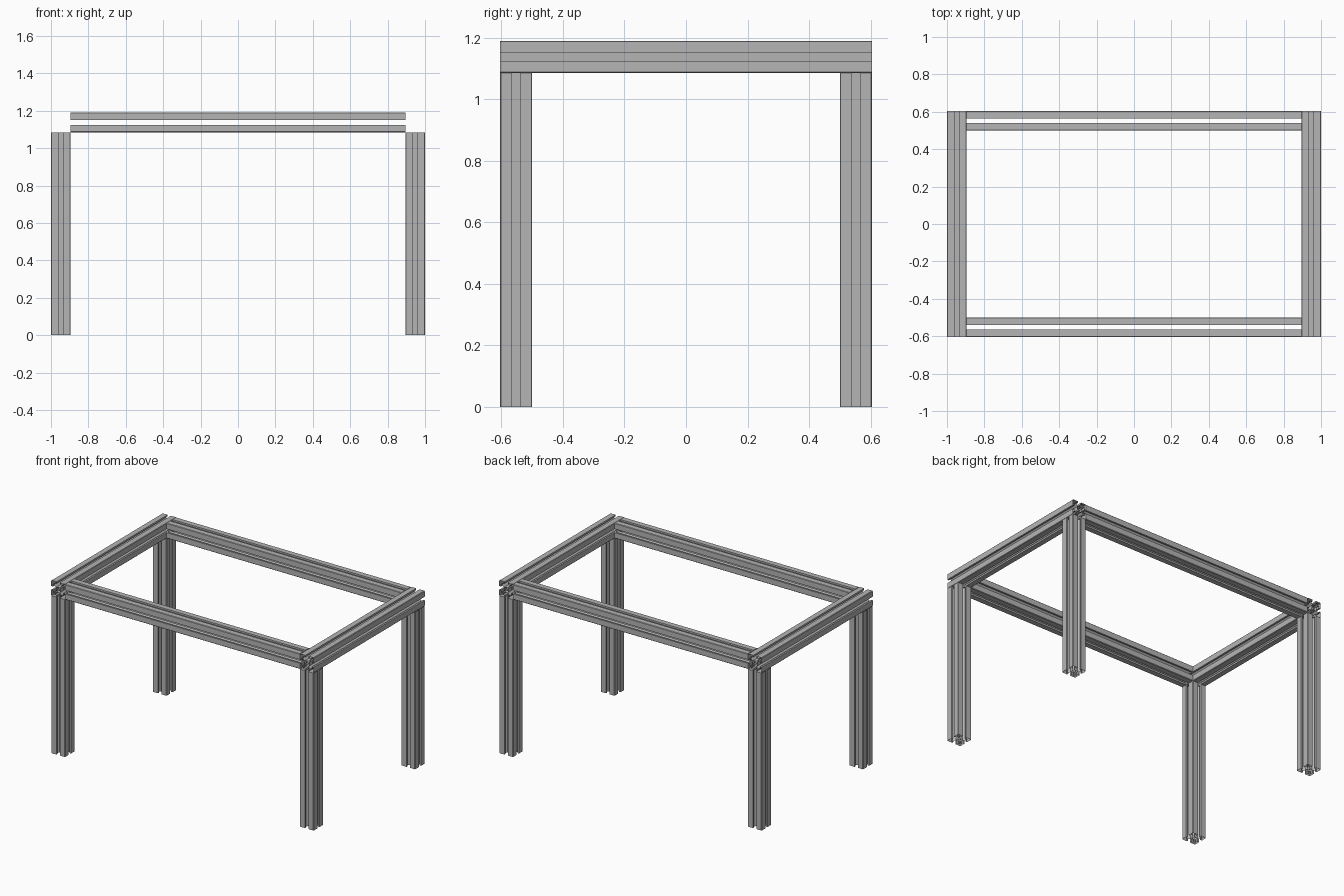
import bpy, bmesh, math
from mathutils import Matrix, Vector

cube = bpy.data.objects.get("Cube")
if cube:
    bpy.data.objects.remove(cube, do_unlink=True)

aluminium = bpy.data.materials.new("aluminium_grey")
aluminium.use_nodes = True
GREY = (0.46, 0.46, 0.46, 1)
aluminium.diffuse_color = GREY
aluminium.node_tree.nodes["Principled BSDF"].inputs["Base Color"].default_value = GREY

# Overall sizes
SIZE = 0.105
H = SIZE / 2
TOP = 1.19
LEG = TOP - SIZE
X, Y = 1.0, 0.605

# One side of the slotted section: slot mouth, lip, undercut, web and floor
MOUTH, LIP, UNDERCUT, WEB, FLOOR, CHAMFER = 0.0125, 0.0405, 0.027, 0.032, 0.0175, 0.003
half = [(H - CHAMFER, H), (MOUTH, H), (MOUTH, LIP),
        (UNDERCUT, LIP), (UNDERCUT, WEB), (MOUTH, FLOOR)]
side = half + [(-x, y) for x, y in reversed(half)]
FLOOR_EDGE = len(half) - 1

section = []
for quarter in range(4):
    turn = Matrix.Rotation(quarter * math.pi / 2, 2)
    section += [turn @ Vector(p) for p in side]
bore = [Vector((0.008 * math.cos(a), -0.008 * math.sin(a)))
        for a in (i * math.pi / 6 for i in range(12))]


def sweep(bm, loop, length, skip=None):
    """Open-ended walls along a closed outline."""
    low = [bm.verts.new((p.x, p.y, 0)) for p in loop]
    high = [bm.verts.new((p.x, p.y, length)) for p in loop]
    for i in range(len(loop)):
        j = (i + 1) % len(loop)
        if skip is None or i % len(side) != skip:
            bm.faces.new((low[i], low[j], high[j], high[i]))


def bar(name, length, start, rotation=Matrix.Identity(4), cored=True):
    bm = bmesh.new()
    sweep(bm, section, length, None if cored else FLOOR_EDGE)
    if cored:
        sweep(bm, bore, length)
    bm.transform(Matrix.Translation(start) @ rotation)
    mesh = bpy.data.meshes.new(name)
    bm.to_mesh(mesh)
    bm.free()
    mesh.materials.append(aluminium)
    bpy.context.collection.objects.link(bpy.data.objects.new(name, mesh))


along_x = Matrix.Rotation(math.pi / 2, 4, 'Y')
along_y = Matrix.Rotation(-math.pi / 2, 4, 'X')

# Legs, full-depth side rails and the open-slotted cross rails between them
for sx, lr in ((1, "left"), (-1, "right")):
    for sy, fb in ((-1, "front"), (1, "back")):
        bar(f"{fb}_{lr}_leg", LEG, (sx * (X - H), sy * (Y - H), 0))
    bar(f"{lr}_side_rail", 2 * Y, (sx * (X - H), -Y, TOP - H), along_y)
for sy, fb in ((-1, "front"), (1, "back")):
    bar(f"{fb}_cross_rail", 2 * (X - SIZE), (SIZE - X, sy * (Y - H), TOP - H),
        along_x, cored=False)
